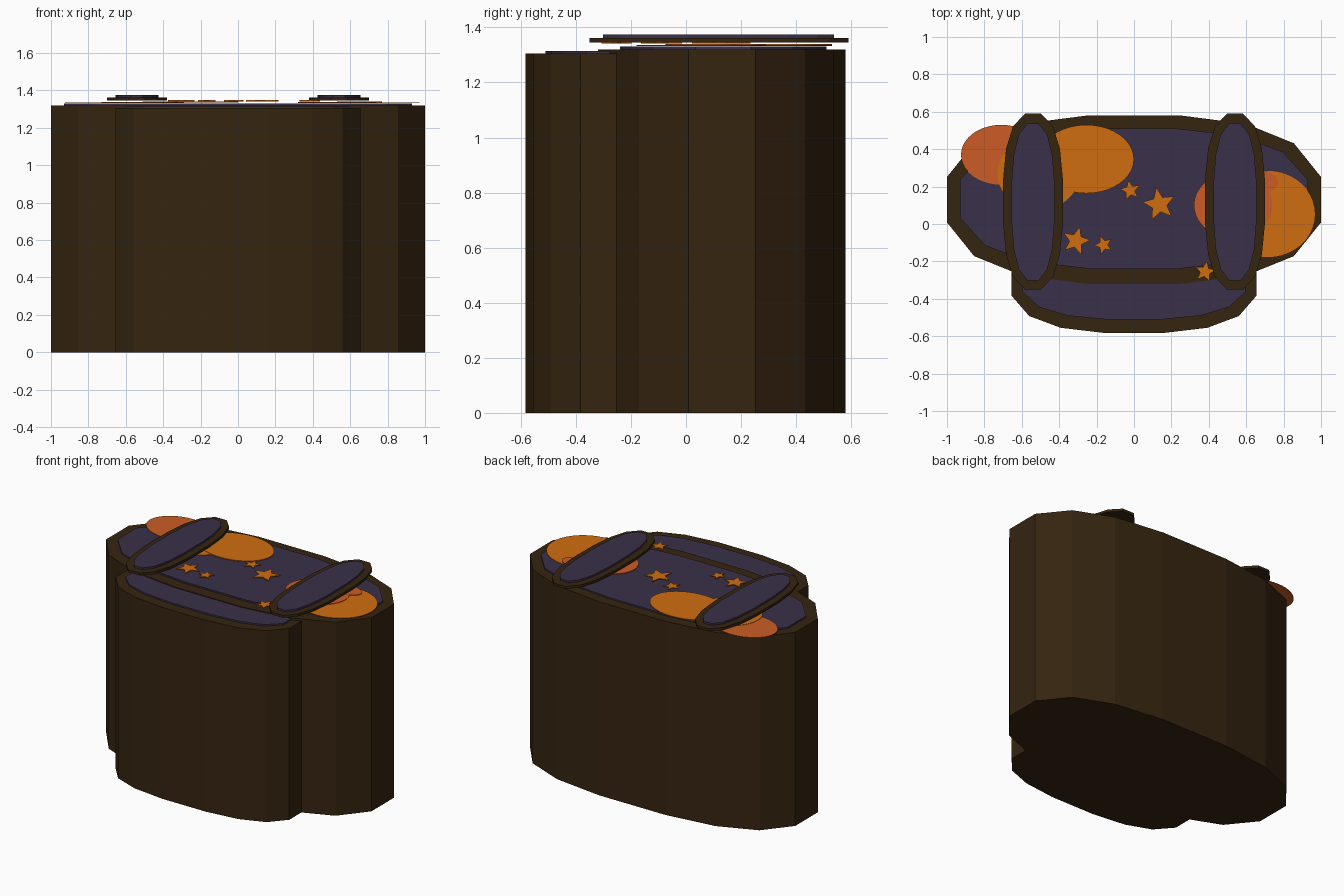
import bpy, bmesh, math

if "Cube" in bpy.data.objects:
    bpy.data.objects.remove(bpy.data.objects["Cube"])


def material(name, rgb):
    m = bpy.data.materials.new(name)
    m.diffuse_color = (*rgb, 1)
    m.use_nodes = True
    m.node_tree.nodes["Principled BSDF"].inputs["Base Color"].default_value = m.diffuse_color
    return m


BROWN = material("dark_brown", (0.036, 0.018, 0.005))
PURPLE = material("dusk_purple", (0.042, 0.030, 0.066))
ORANGE = material("orange", (0.63, 0.155, 0.005))
RED = material("burnt_orange", (0.60, 0.108, 0.019))


def prism(name, outline, z0, z1, mat):
    """Extrude a closed outline (counter-clockwise) from z0 to z1."""
    bm = bmesh.new()
    face = bm.faces.new([bm.verts.new((x, y, z0)) for x, y in outline])
    top = bmesh.ops.extrude_face_region(bm, geom=[face])["geom"]
    for v in top:
        if isinstance(v, bmesh.types.BMVert):
            v.co.z = z1
    bmesh.ops.recalc_face_normals(bm, faces=bm.faces)
    mesh = bpy.data.meshes.new(name)
    bm.to_mesh(mesh)
    bm.free()
    mesh.materials.append(mat)
    ob = bpy.data.objects.new(name, mesh)
    bpy.context.collection.objects.link(ob)
    return ob


def rounded(cx, cy, rx, ry, turned=False):
    """Sixteen-sided rounded outline; turned puts the long axis on y."""
    q = [(1, .27), (.855, .67), (.6, .9), (.25, 1)]
    pts = (q + [(-x, y) for x, y in reversed(q)]
           + [(-x, -y) for x, y in q] + [(x, -y) for x, y in reversed(q)])
    if turned:
        pts = [(-y, x) for x, y in pts]
    return [(cx + x * rx, cy + y * ry) for x, y in pts]


def ellipse(cx, cy, rx, ry, n=40):
    return [(cx + rx * math.cos(2 * math.pi * i / n),
             cy + ry * math.sin(2 * math.pi * i / n)) for i in range(n)]


def star(cx, cy, r, turn):
    pts = []
    for i in range(10):
        a = math.radians(90 + turn + 36 * i)
        d = r if i % 2 == 0 else r * 0.45
        pts.append((cx + d * math.cos(a), cy + d * math.sin(a)))
    return pts


# Main body and front pocket, each with an inset top panel
prism("main_body", rounded(0, .13, 1, .45), 0, 1.32, BROWN)
prism("main_panel", rounded(0, .135, .93, .375), 1.315, 1.33, PURPLE)
prism("front_pocket", rounded(0, -.31, .655, .272), 0, 1.305, BROWN)
prism("pocket_panel", rounded(0, -.31, .595, .2), 1.30, 1.315, PURPLE)

# Two long straps
for side, x in (("left", -.54), ("right", .54)):
    prism(side + "_strap", rounded(x, .12, .16, .47, True), 1.345, 1.362, BROWN)
    prism(side + "_strap_panel", rounded(x, .118, .115, .42, True), 1.36, 1.375, PURPLE)

# Painted round spots
prism("left_spot_red", ellipse(-.71, .37, .215, .16), 1.332, 1.336, RED)
prism("left_spot_small", ellipse(-.51, .27, .22, .195), 1.334, 1.338, ORANGE)
prism("left_spot_large", ellipse(-.255, .347, .255, .183), 1.335, 1.340, ORANGE)
prism("right_spot_large", ellipse(.715, .052, .255, .232), 1.332, 1.336, ORANGE)
prism("right_spot_red", ellipse(.53, .1, .21, .175), 1.334, 1.339, RED)
prism("right_spot_small", ellipse(.65, .225, .12, .065), 1.335, 1.340, RED)

# Painted stars
for i, s in enumerate([(-.02, .18, .056, 10), (.135, .105, .092, 10),
                       (-.31, -.09, .078, -15), (-.163, -.112, .052, 20),
                       (.38, -.255, .058, -10)]):
    prism(f"star_{i + 1}", star(*s), 1.342, 1.348, ORANGE)
